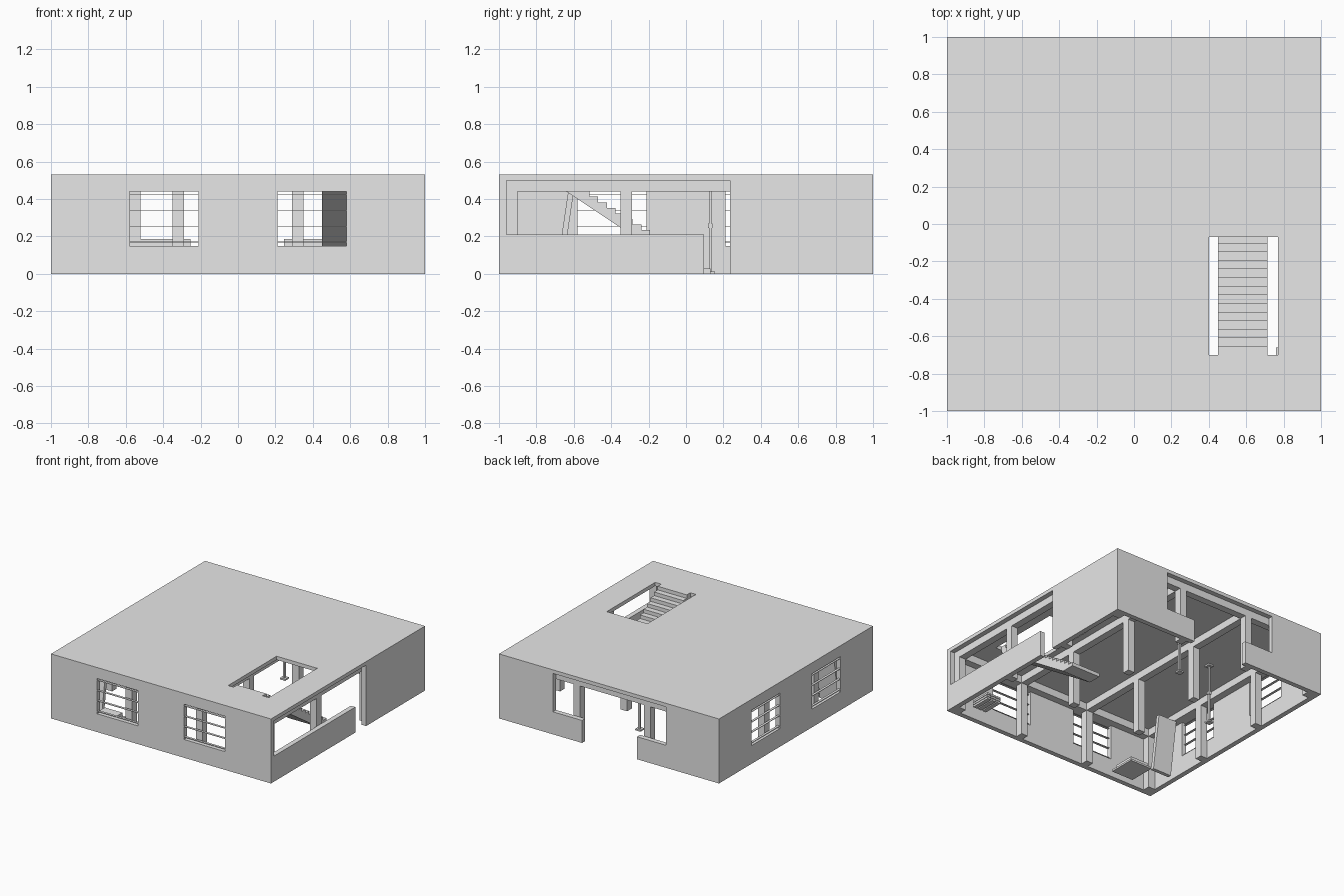
import bpy, bmesh, math
from mathutils import Vector

cube = bpy.data.objects.get("Cube")
if cube:
    bpy.data.objects.remove(cube, do_unlink=True)

grey = bpy.data.materials.new("concrete_grey")
grey.use_nodes = True
COLOR = (0.8, 0.8, 0.8, 1)
grey.diffuse_color = COLOR
grey.node_tree.nodes["Principled BSDF"].inputs["Base Color"].default_value = COLOR


def finish(name, bm):
    bmesh.ops.recalc_face_normals(bm, faces=bm.faces)
    mesh = bpy.data.meshes.new(name)
    bm.to_mesh(mesh)
    bm.free()
    mesh.materials.append(grey)
    ob = bpy.data.objects.new(name, mesh)
    bpy.context.collection.objects.link(ob)
    return ob


def boxes(name, spans):
    """One object from boxes given as (x0, x1, y0, y1, z0, z1)."""
    bm = bmesh.new()
    for x0, x1, y0, y1, z0, z1 in spans:
        verts = bmesh.ops.create_cube(bm, size=1)["verts"]
        bmesh.ops.scale(bm, vec=(x1 - x0, y1 - y0, z1 - z0), verts=verts)
        mid = Vector((x0 + x1, y0 + y1, z0 + z1)) / 2
        bmesh.ops.translate(bm, vec=mid, verts=verts)
    return finish(name, bm)


def prism(name, profile, x0, x1):
    """Extrude a (y, z) outline along x."""
    bm = bmesh.new()
    face = bm.faces.new([bm.verts.new((x0, y, z)) for y, z in profile])
    new = bmesh.ops.extrude_face_region(bm, geom=[face])["geom"]
    moved = [v for v in new if isinstance(v, bmesh.types.BMVert)]
    bmesh.ops.translate(bm, vec=(x1 - x0, 0, 0), verts=moved)
    return finish(name, bm)


TOP, SLAB, BEAM, T = 0.53, 0.5, 0.44, 0.04
IN = 1 - T
WIN0, WIN1, SILL = 0.21, 0.58, 0.15

# Roof slab around the stair opening
HX0, HX1, HY0, HY1 = 0.4, 0.77, -0.7, -0.07
boxes("roof_slab", [
    (-1, HX0, -1, 1, SLAB, TOP), (HX1, 1, -1, 1, SLAB, TOP),
    (HX0, HX1, -1, HY0, SLAB, TOP), (HX0, HX1, HY1, 1, SLAB, TOP)])

# Two walls with paired windows: front and right-hand side (-x)
window_wall = [(-WIN0, WIN0, 0, SLAB)]
for s in (-1, 1):
    a, b = sorted((s * WIN1, s * IN))
    window_wall.append((a, b, 0, SLAB))
    a, b = sorted((s * WIN0, s * WIN1))
    window_wall += [(a, b, 0, SILL), (a, b, BEAM, SLAB)]
corners = [(-1, -IN, 0, SLAB), (IN, 1, 0, SLAB)]
boxes("front_wall", [(a, b, -1, -IN, c, d) for a, b, c, d in window_wall + corners])
boxes("side_wall", [(-1, -IN, a, b, c, d) for a, b, c, d in window_wall])

# Thin horizontal bars in the windows
bars = []
for s in (-1, 1):
    a, b = sorted((s * WIN0, s * WIN1))
    for i in (2, 3, 4, 5):
        z = 0.085 * i
        bars.append((a, b, z - 0.002, z + 0.002))
boxes("front_window_bars", [(a, b, -1, -0.98, c, d) for a, b, c, d in bars])
boxes("side_window_bars", [(-1, -0.98, a, b, c, d) for a, b, c, d in bars])

# Back wall with a wide opening, central doorway and two parapets
boxes("back_wall", [
    (-1, -0.52, IN, 1, 0, SLAB), (0.51, 1, IN, 1, 0, SLAB),
    (-0.52, -0.255, IN, 1, 0, 0.185), (0.245, 0.51, IN, 1, 0, 0.185)])

# Open side wall (+x): full wall at the back, low parapet at the front
boxes("open_side_wall", [
    (IN, 1, 0.235, IN, 0, SLAB), (IN, 1, -IN, 0.095, 0, 0.21)])

# Column grid
GRID = (-0.93, -0.32, 0.32, 0.93)
H = 0.03
boxes("columns", [(x - H, x + H, y - H, y + H, 0, BEAM) for x in GRID for y in GRID])

# Ceiling beams: one along each column row, plus the front and back edges
boxes("beams_lengthwise", [(x - H, x + H, -IN, IN, BEAM, SLAB) for x in GRID])
boxes("beams_crosswise", [(-0.9, 0.9, y - H, y + H, BEAM, SLAB) for y in (-0.93, 0.93)])

# Staircase rising towards the front
N, Y0, Y1 = 18, 0.13, -0.7
run, rise = (Y1 - Y0) / N, TOP / N
outline = [(Y0, 0)]
for i in range(N):
    outline += [(Y0 + run * i, rise * (i + 1)), (Y0 + run * (i + 1), rise * (i + 1))]
outline += [(Y1, TOP - 0.05), (0.02, 0)]
prism("staircase", outline, 0.45, 0.715)

# Slim props with end plates
for i, (x, y) in enumerate(((0.025, 0.565), (-0.63, 0.13))):
    spans = []
    for r, z0, z1 in ((0.024, 0, 0.012), (0.008, 0.012, 0.25), (0.012, 0.245, 0.27),
                      (0.006, 0.27, 0.49), (0.024, 0.488, SLAB)):
        spans.append((x - r, x + r, y - r, y + r, z0, z1))
    boxes("prop_%d" % (i + 1), spans)

# Boards leaning by the side wall
prism("leaning_boards", [(-0.695, 0), (-0.665, 0), (-0.6, BEAM), (-0.63, BEAM)], -0.92, -0.75)

# Flat pallet
boxes("pallet", [(-0.74, -0.54, -0.9, -0.68, 0, 0.015), (-0.72, -0.56, -0.88, -0.7, 0.015, 0.05)])

# Stack of planks in the open corner
boxes("plank_stack", [
    (0.76 + 0.045 * i, 0.795 + 0.045 * i, -0.83, -0.66, 0.02 * k, 0.02 * k + 0.015)
    for i in range(3) for k in range(3)])
